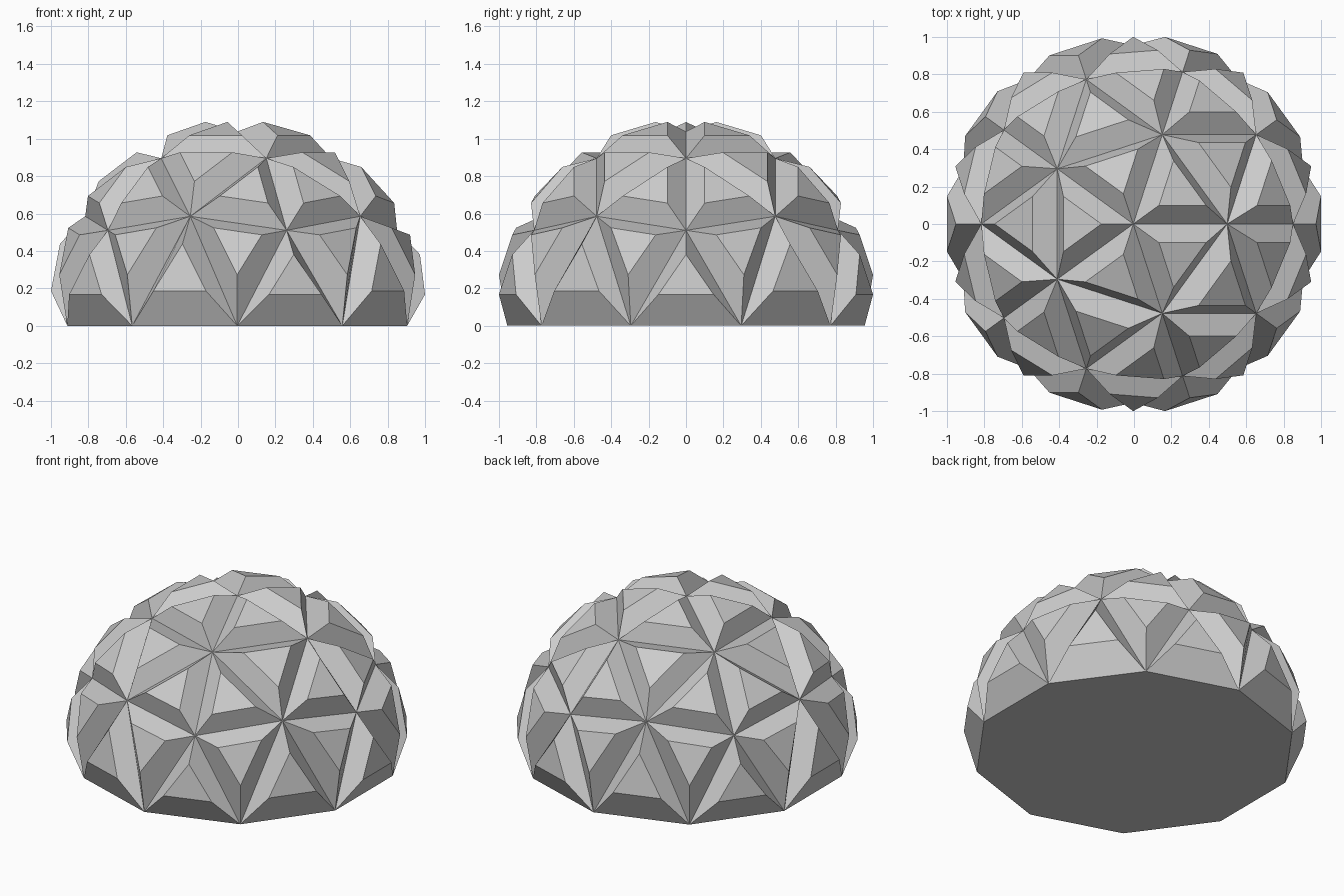
import bpy
import bmesh
from mathutils import Vector

RADIUS = 0.955      # geodesic sphere radius
LIFT = 0.083        # dome height above the base ring
RAISE = 0.105       # how far each panel stands out
SHRINK = 0.5        # size of each raised panel

cube = bpy.data.objects.get("Cube")
if cube:
    bpy.data.objects.remove(cube, do_unlink=True)

grey = bpy.data.materials.new("plain_grey")
grey.use_nodes = True
colour = (0.6, 0.6, 0.6, 1)
grey.diffuse_color = colour
grey.node_tree.nodes["Principled BSDF"].inputs["Base Color"].default_value = colour

# Upper half of a geodesic sphere
bm = bmesh.new()
bmesh.ops.create_icosphere(bm, subdivisions=2, radius=RADIUS)
lower = [v for v in bm.verts if v.co.z < -0.01]
bmesh.ops.delete(bm, geom=lower, context='VERTS')
base_ring = [v for v in bm.verts if v.co.z < 0.01]

# Raised triangular panel with sloping sides on every face
for face in list(bm.faces):
    corners = list(face.verts)
    face.normal_update()
    centre = face.calc_center_median()
    offset = face.normal * RAISE
    raised = [bm.verts.new(centre.lerp(v.co, SHRINK) + offset) for v in corners]
    bm.faces.remove(face)
    bm.faces.new(raised)
    for i in range(3):
        j = (i + 1) % 3
        bm.faces.new((corners[i], corners[j], raised[j], raised[i]))

# Lift the dome, keep the base ring on the ground and close the floor
bmesh.ops.translate(bm, verts=bm.verts, vec=Vector((-0.004, 0, LIFT)))
for v in base_ring:
    v.co.z = 0
bmesh.ops.holes_fill(bm, edges=[e for e in bm.edges if e.is_boundary], sides=0)
bmesh.ops.recalc_face_normals(bm, faces=bm.faces)

mesh = bpy.data.meshes.new("faceted_dome")
bm.to_mesh(mesh)
bm.free()
mesh.materials.append(grey)
dome = bpy.data.objects.new("faceted_dome", mesh)
bpy.context.collection.objects.link(dome)
